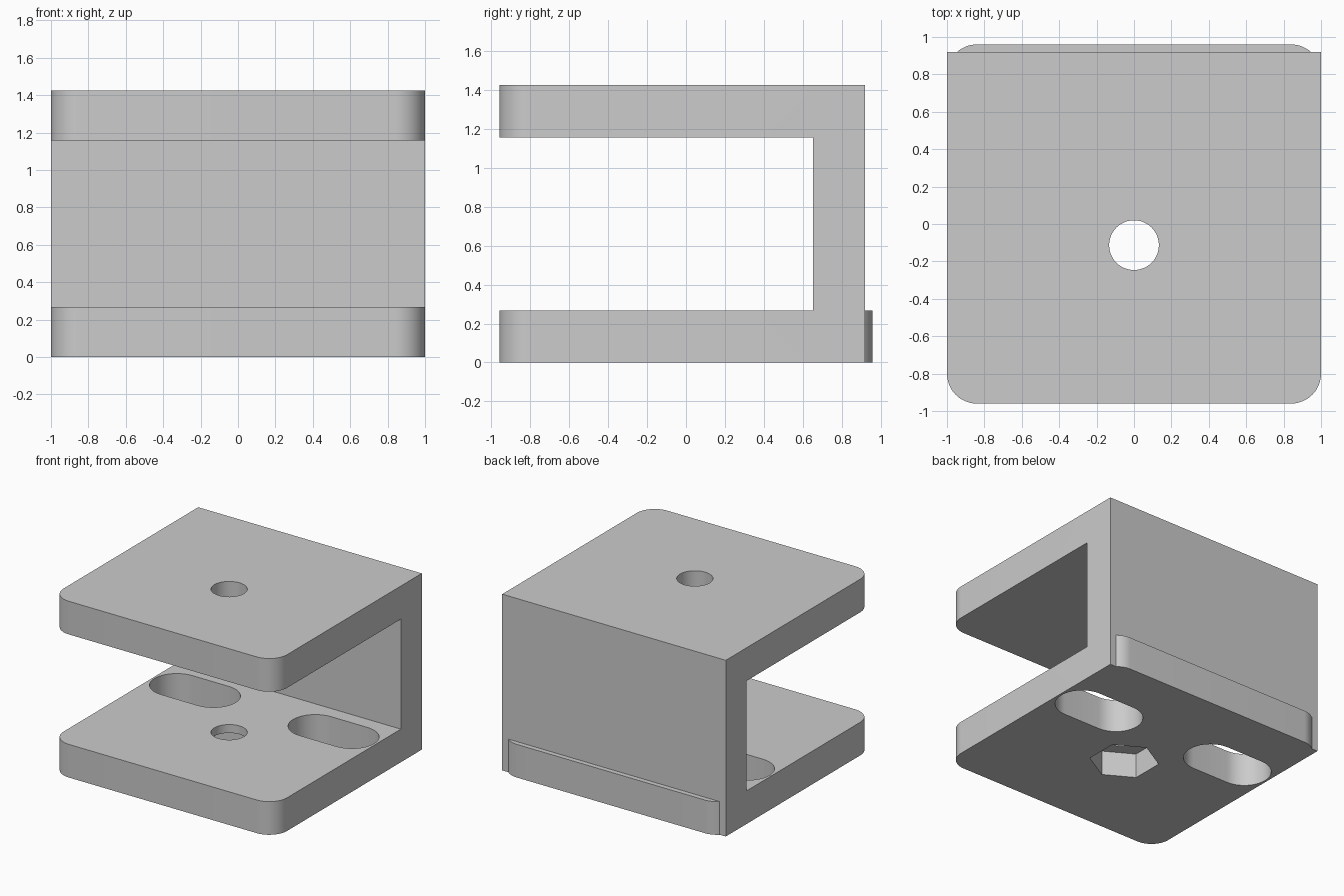
import bpy, bmesh
from math import sin, cos, pi, asin
from mathutils import Vector

cube = bpy.data.objects.get("Cube")
if cube:
    bpy.data.objects.remove(cube, do_unlink=True)

# Main dimensions
HALF_X, FRONT, BACK, TONGUE = 1.0, -0.96, 0.92, 0.96
HEIGHT, THICK, CORNER = 1.425, 0.268, 0.16
HOLE_Y, HOLE_R = -0.113, 0.133
SLOT_X, SLOT_Y, SLOT_R, SLOT_HALF = 0.62, 0.336, 0.2, 0.163
HEX_R, HEX_DEPTH = 0.258, 0.2

grey = bpy.data.materials.new("light grey")
grey.use_nodes = True
colour = (0.6, 0.6, 0.6, 1)
grey.diffuse_color = colour
grey.node_tree.nodes["Principled BSDF"].inputs["Base Color"].default_value = colour


def arc(cx, cy, r, start, end, n):
    return [(cx + r * cos(start + (end - start) * i / n),
             cy + r * sin(start + (end - start) * i / n)) for i in range(n + 1)]


def prism(name, outline, offset, bevel=None):
    """Extrude a closed outline of 3D points along an offset."""
    bm = bmesh.new()
    face = bm.faces.new([bm.verts.new(p) for p in outline])
    new = bmesh.ops.extrude_face_region(bm, geom=[face])["geom"]
    bmesh.ops.translate(bm, vec=Vector(offset),
                        verts=[g for g in new if isinstance(g, bmesh.types.BMVert)])
    if bevel:
        edges = [e for e in bm.edges if bevel(e)]
        bmesh.ops.bevel(bm, geom=edges, offset=CORNER, segments=12,
                        profile=0.5, affect='EDGES')
    bmesh.ops.recalc_face_normals(bm, faces=bm.faces)
    mesh = bpy.data.meshes.new(name)
    bm.to_mesh(mesh)
    bm.free()
    obj = bpy.data.objects.new(name, mesh)
    bpy.context.collection.objects.link(obj)
    mesh.materials.append(grey)
    return obj


def upright(name, outline, z0, z1):
    return prism(name, [(x, y, z0) for x, y in outline], (0, 0, z1 - z0))


def activate(obj):
    bpy.ops.object.select_all(action='DESELECT')
    obj.select_set(True)
    bpy.context.view_layer.objects.active = obj


def cut(target, cutter):
    mod = target.modifiers.new("cut", 'BOOLEAN')
    mod.operation, mod.solver, mod.object = 'DIFFERENCE', 'EXACT', cutter
    cutter.hide_render = True
    activate(target)
    bpy.ops.object.modifier_apply(modifier=mod.name)
    bpy.data.objects.remove(cutter, do_unlink=True)


# C-shaped bracket with rounded front corners
inner, top_in = BACK - THICK, HEIGHT - THICK
profile = [(FRONT, 0), (BACK, 0), (BACK, HEIGHT), (FRONT, HEIGHT),
           (FRONT, top_in), (inner, top_in), (inner, THICK), (FRONT, THICK)]


def front_upright(e):
    a, b = (v.co for v in e.verts)
    return (abs(a.z - b.z) > 0.1 and abs(a.x - b.x) < 0.01
            and a.y < FRONT + 0.01 and b.y < FRONT + 0.01)


bracket = prism("bracket", [(-HALF_X, y, z) for y, z in profile],
                (2 * HALF_X, 0, 0), front_upright)

# Bolt hole through both plates, then nut pocket and slots in the base
cut(bracket, upright("bolt_hole", arc(0, HOLE_Y, HOLE_R, 0, 2 * pi, 48)[:-1], -0.1, HEIGHT + 0.1))
cut(bracket, upright("nut_pocket", arc(0, HOLE_Y, HEX_R, pi / 6, pi / 6 + 2 * pi, 6)[:-1],
                     -0.1, HEX_DEPTH))
for side in (-1, 1):
    cx = side * SLOT_X
    slot = (arc(cx + SLOT_HALF, SLOT_Y, SLOT_R, -pi / 2, pi / 2, 24)
            + arc(cx - SLOT_HALF, SLOT_Y, SLOT_R, pi / 2, 3 * pi / 2, 24))
    cut(bracket, upright("slot", slot, -0.1, THICK + 0.1))

# Rounded lip of the base plate behind the wall
low = asin((BACK - TONGUE + CORNER) / CORNER)
cx, cy = HALF_X - CORNER, TONGUE - CORNER
lip = upright("rear_lip", arc(cx, cy, CORNER, low, pi / 2, 8)
              + arc(-cx, cy, CORNER, pi / 2, pi - low, 8), 0, THICK)

for obj in (bracket, lip):
    activate(obj)
    bpy.ops.object.shade_smooth_by_angle(angle=pi / 6)
